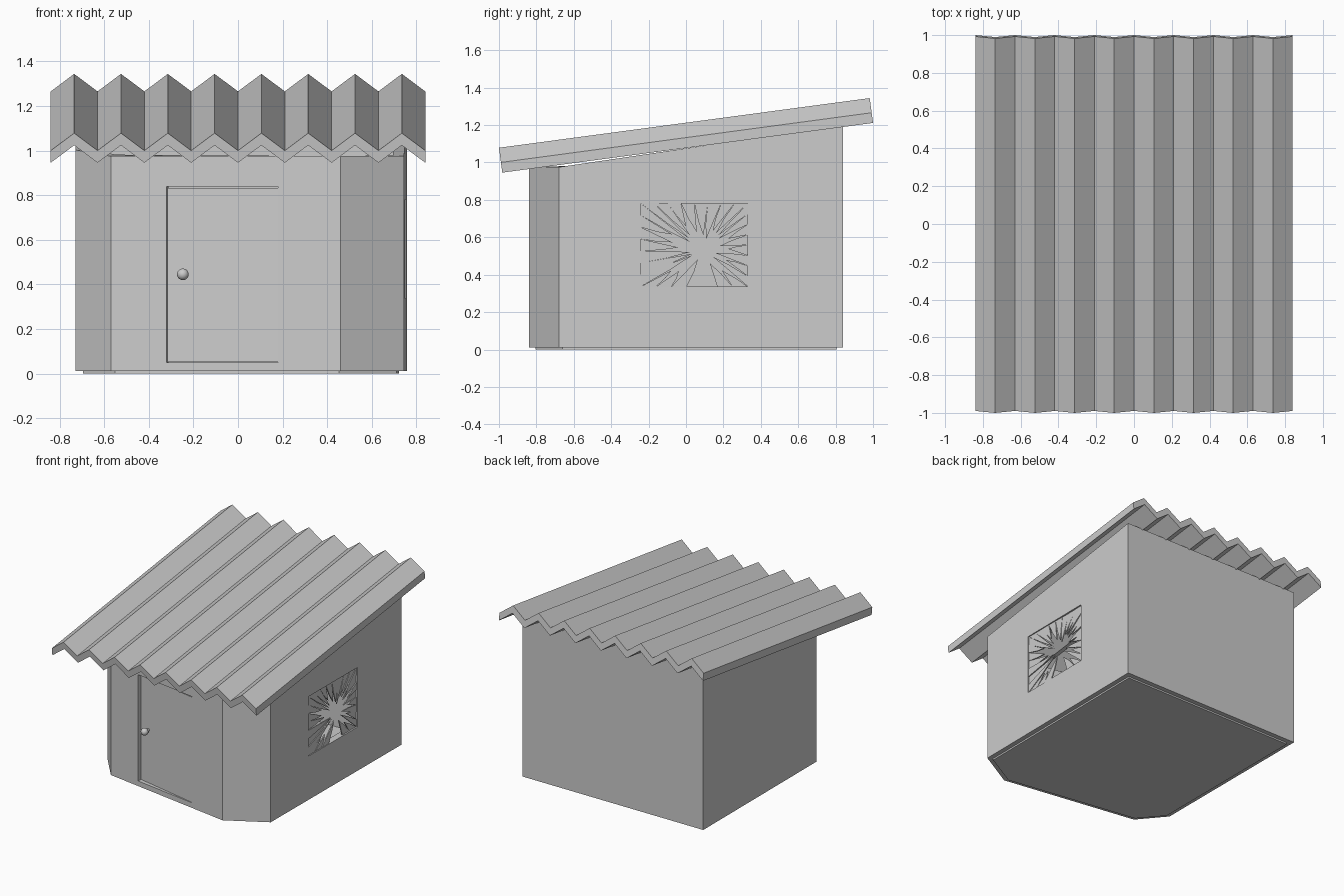
import bpy, bmesh, math, random
from mathutils import Vector, Matrix

if "Cube" in bpy.data.objects:
    bpy.data.objects.remove(bpy.data.objects["Cube"])

random.seed(4)
grey = bpy.data.materials.new("plain grey")
grey.diffuse_color = (0.6, 0.6, 0.6, 1)
grey.use_nodes = True
grey.node_tree.nodes["Principled BSDF"].inputs["Base Color"].default_value = grey.diffuse_color


def finish(name, bm):
    bmesh.ops.recalc_face_normals(bm, faces=bm.faces[:])
    me = bpy.data.meshes.new(name)
    bm.to_mesh(me)
    bm.free()
    me.materials.append(grey)
    ob = bpy.data.objects.new(name, me)
    bpy.context.collection.objects.link(ob)
    return ob


def add_prism(bm, low, high):
    """Closed solid between two matching rings of 3D points."""
    a = [bm.verts.new(p) for p in low]
    b = [bm.verts.new(p) for p in high]
    n = len(a)
    bm.faces.new(a[::-1])
    bm.faces.new(b)
    for i in range(n):
        j = (i + 1) % n
        bm.faces.new((a[i], a[j], b[j], b[i]))


def prism(name, poly, z0, z1):
    bm = bmesh.new()
    add_prism(bm, [(x, y, z0) for x, y in poly], [(x, y, z1) for x, y in poly])
    return finish(name, bm)


def inset(poly, d):
    """Mitred inset of a counter-clockwise polygon."""
    out = []
    for i, p in enumerate(poly):
        p = Vector(p)
        e1 = (p - Vector(poly[i - 1])).normalized()
        e2 = (Vector(poly[(i + 1) % len(poly)]) - p).normalized()
        n1, n2 = Vector((-e1.y, e1.x)), Vector((-e2.y, e2.x))
        out.append(tuple(p + (n1 + n2) * (d / (1 + n1.dot(n2)))))
    return out


def cut(ob, cutter):
    m = ob.modifiers.new("opening", 'BOOLEAN')
    m.operation, m.object, m.solver = 'DIFFERENCE', cutter, 'EXACT'
    bpy.context.view_layer.objects.active = ob
    bpy.ops.object.modifier_apply(modifier=m.name)
    bpy.data.objects.remove(cutter)


# Walls: hollow shell with cut corners and a sloping top
foot = [(0.757, 0.84), (-0.73, 0.84), (-0.73, -0.49),
        (-0.57, -0.68), (0.46, -0.84), (0.745, -0.68)]
inner = inset(foot, 0.05)


def wall_top(y):
    return 0.975 + max(0, y + 0.68) * 0.148


bm = bmesh.new()
rings = [[bm.verts.new((x, y, z if z is not None else wall_top(y))) for x, y in poly]
         for poly, z in ((foot, 0.012), (foot, None), (inner, None), (inner, 0.012))]
for k in range(4):
    r, s = rings[k], rings[(k + 1) % 4]
    for i in range(6):
        j = (i + 1) % 6
        bm.faces.new((r[i], r[j], s[j], s[i]))
walls = finish("walls", bm)

# Floor slab, slightly inset from the walls
prism("floor", inset(foot, 0.035), 0, 0.03)

# Doorway in the slanted front wall, with the door a little ajar
inward = Vector((0.153, 0.988))


def on_front(x, depth=0.0):
    return Vector((x, -0.68 - 0.16 * (x + 0.57) / 1.03)) + inward * depth


cut(walls, prism("door_cutter", [on_front(-0.32, -0.1), on_front(0.18, -0.1),
                                 on_front(0.18, 0.1), on_front(-0.32, 0.1)], 0.05, 0.84))
prism("door", [on_front(-0.32, 0.03), on_front(0.18, 0.003),
               on_front(0.18, 0.028), on_front(-0.32, 0.055)], 0.051, 0.833)

# Door knob: round ball on a short stem
knob_at = on_front(-0.245, -0.015)
bm = bmesh.new()
bmesh.ops.create_uvsphere(bm, u_segments=24, v_segments=14, radius=0.026,
                          matrix=Matrix.Translation((*knob_at, 0.445)))
for f in bm.faces:
    f.smooth = True
finish("door_knob", bm)
bm = bmesh.new()
bmesh.ops.create_cone(bm, segments=12, radius1=0.01, radius2=0.01, depth=0.05, cap_ends=True,
                      matrix=Matrix.Translation((*on_front(-0.245, 0.01), 0.445))
                      @ Matrix.Rotation(math.pi / 2, 4, 'X'))
finish("knob_stem", bm)

# Window opening in the right wall
Y0, Y1, Z0, Z1 = -0.24, 0.33, 0.337, 0.78
cut(walls, prism("window_cutter", [(0.65, Y0), (0.85, Y0), (0.85, Y1), (0.65, Y1)], Z0, Z1))

# Broken glass: pointed shards growing from the window rim to the middle
corners = [Vector(c) for c in ((Y0, Z0), (Y1, Z0), (Y1, Z1), (Y0, Z1))]
centre = Vector((0.09, 0.53))
bm = bmesh.new()
for side, count in enumerate((7, 8, 8, 7)):
    a, b = corners[side], corners[(side + 1) % 4]
    for i in range(count):
        p, q = a.lerp(b, i / count), a.lerp(b, (i + 1) / count)
        if side == 0 and 0.0 < (p.x + q.x) / 2 < 0.17:
            continue                      # clear gap at the bottom
        tip = p.lerp(q, random.uniform(0.2, 0.8)).lerp(centre, random.uniform(0.4, 0.85))
        shard = [p, q, q.lerp(tip, 0.55) + (q - p) * 0.08, tip]
        x = 0.735 + random.uniform(-0.004, 0.004)
        add_prism(bm, [(x, *v) for v in shard], [(x + 0.008, *v) for v in shard])
finish("broken_window_glass", bm)

# Corrugated roof: zigzag sheet tilted up towards the back
xs = [-0.84 + 0.105 * i for i in range(17)]
top = [(x, 0.067 if i % 2 else -0.012) for i, x in enumerate(xs)]
bm = bmesh.new()
ends = []
for y in (-1.0, 1.0):
    ends.append([[bm.verts.new((x, y, z - t)) for x, z in top] for t in (0, 0.055)])
(ft, fb), (bt, bb) = ends
for i in range(16):
    j = i + 1
    for quad in ((ft[i], ft[j], bt[j], bt[i]), (fb[i], fb[j], bb[j], bb[i]),
                 (ft[i], ft[j], fb[j], fb[i]), (bt[i], bt[j], bb[j], bb[i])):
        bm.faces.new(quad)
for i in (0, 16):
    bm.faces.new((ft[i], bt[i], bb[i], fb[i]))
roof = finish("corrugated_roof", bm)
roof.location.z = 1.145
roof.rotation_euler.x = math.radians(7.63)
